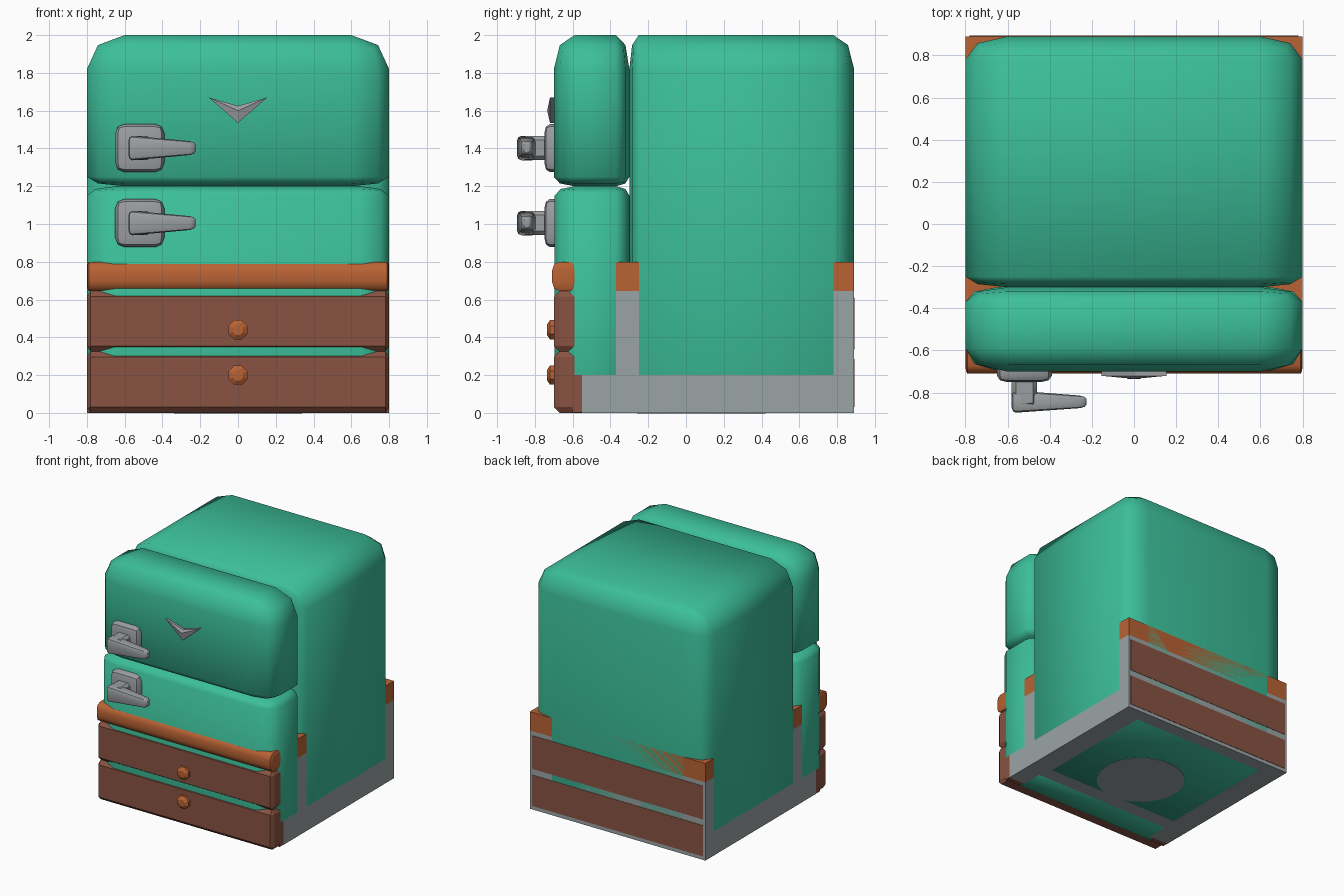
import bpy, bmesh, math
from mathutils import Matrix

if "Cube" in bpy.data.objects:
    bpy.data.objects.remove(bpy.data.objects["Cube"], do_unlink=True)


def material(name, rgb):
    m = bpy.data.materials.new(name)
    m.use_nodes = True
    col = (*rgb, 1)
    m.diffuse_color = col
    m.node_tree.nodes["Principled BSDF"].inputs["Base Color"].default_value = col
    return m


GREEN = material("green enamel", (0.045, 0.52, 0.32))
BROWN = material("dark wood", (0.25, 0.086, 0.054))
ORANGE = material("light wood", (0.49, 0.125, 0.034))
GREY = material("grey frame", (0.33, 0.37, 0.38))
METAL = material("handle metal", (0.33, 0.345, 0.355))


def finish(name, bm, mat, smooth=None):
    bmesh.ops.recalc_face_normals(bm, faces=bm.faces)
    me = bpy.data.meshes.new(name)
    bm.to_mesh(me)
    bm.free()
    me.materials.append(mat)
    ob = bpy.data.objects.new(name, me)
    bpy.context.collection.objects.link(ob)
    if smooth:
        bpy.ops.object.select_all(action='DESELECT')
        bpy.context.view_layer.objects.active = ob
        ob.select_set(True)
        bpy.ops.object.shade_smooth_by_angle(angle=math.radians(smooth))
    return ob


def rounded(name, mat, lo, hi, r_lo, r_hi, segments=2, smooth=None, warp=None):
    """Bevelled box with its own edge radius on each of the six sides."""
    bm = bmesh.new()
    bmesh.ops.create_cube(bm, size=2)
    bmesh.ops.bevel(bm, geom=bm.edges[:], offset=0.5, segments=segments,
                    profile=0.5, affect='EDGES')
    for v in bm.verts:
        for i in range(3):
            t = (1 - abs(v.co[i])) / 0.5
            v.co[i] = lo[i] + t * r_lo[i] if v.co[i] < 0 else hi[i] - t * r_hi[i]
        if warp:
            warp(v.co)
    return finish(name, bm, mat, smooth)


def box(name, mat, lo, hi):
    bm = bmesh.new()
    bmesh.ops.create_cube(bm, size=1)
    for v in bm.verts:
        for i in range(3):
            v.co[i] = lo[i] if v.co[i] < 0 else hi[i]
    return finish(name, bm, mat)


# Cabinet body and the two doors
rounded("cabinet_body", GREEN, (-.8, -.3, 0), (.8, .89, 2),
        (.2, .05, .2), (.2, .11, .18), smooth=60)
rounded("upper_door", GREEN, (-.8, -.7, 1.2), (.8, -.3, 2),
        (.2, .11, .05), (.2, .07, .18), smooth=60)
rounded("lower_door", GREEN, (-.8, -.695, 0), (.8, -.3, 1.2),
        (.15, .105, .2), (.15, .07, .05), smooth=60)

# Grey base frame, open underneath
for side, s in (("left", 1), ("right", -1)):
    a, b = sorted((s * .62, s * .8))
    box(side + "_base_rail", GREY, (a, -.55, 0), (b, .89, .2))
for part, y0, y1 in (("middle", -.37, -.25), ("back", .78, .89)):
    box(part + "_wall", GREY, (-.8, y0, 0), (.8, y1, .645))
    box(part + "_wall_cap", ORANGE, (-.8, y0, .645), (.8, y1, .8))

# Front drawers with round knobs
for part, z0, z1, knob_z in (("lower", 0, .325, .2), ("upper", .325, .645, .44)):
    rounded(part + "_drawer", BROWN, (-.8, -.7, z0), (.8, -.59, z1),
            (.02, .03, .03), (.02, .001, .03), segments=1)
    bm = bmesh.new()
    for r0, r1, depth, y in ((.055, .055, .03, -.705), (.055, .03, .016, -.728)):
        bmesh.ops.create_cone(bm, cap_ends=True, segments=8, radius1=r0, radius2=r1, depth=depth,
                              matrix=Matrix.Translation((0, y, knob_z))
                              @ Matrix.Rotation(math.pi / 2, 4, 'X')
                              @ Matrix.Rotation(math.pi / 8, 4, 'Z'))
    finish(part + "_drawer_knob", bm, ORANGE)
box("drawer_plinth", BROWN, (-.8, -.6, .002), (.8, -.55, .2))

# Rounded rail above the drawers
rounded("front_rail", ORANGE, (-.8, -.71, .645), (.8, -.59, .8),
        (.01, .04, .05), (.01, .001, .05), smooth=50)

# Wood panels on the back
for part, z0, z1 in (("lower", .03, .285), ("upper", .335, .61)):
    box(part + "_back_panel", BROWN, (-.78, .886, z0), (.78, .893, z1))

# Round plate underneath
bm = bmesh.new()
bmesh.ops.create_cone(bm, cap_ends=True, segments=32, radius1=.34, radius2=.34, depth=.008,
                      matrix=Matrix.Translation((0, .08, .001)))
finish("bottom_plate", bm, GREY)


# Door handles
def handle(part, z):
    def taper(co):
        k = 1 - .5 * max(0, min(1, (co.x + .46) / .235))
        co.z = z + (co.z - z) * k
        co.y = -.845 + (co.y + .845) * k

    rounded(part + "_handle_plate", METAL, (-.65, -.75, z - .128), (-.39, -.68, z + .128),
            (.05, .03, .05), (.05, .01, .05), smooth=40)
    rounded(part + "_handle_stem", METAL, (-.58, -.87, z - .063), (-.46, -.74, z + .063),
            (.02, .02, .02), (.02, .01, .02), segments=1, smooth=40)
    rounded(part + "_handle_lever", METAL, (-.58, -.895, z - .065), (-.225, -.79, z + .065),
            (.02, .025, .025), (.03, .025, .025), smooth=40, warp=taper)


handle("upper", 1.402)
handle("lower", 1.005)

# Ridged chevron on the upper door
bm = bmesh.new()
outline = ((-.155, 1.67), (0, 1.625), (.155, 1.67), (0, 1.535))
back = [bm.verts.new((x, -.69, z)) for x, z in outline]
front = [bm.verts.new((x, -.72, z)) for x, z in outline]
ridge = bm.verts.new((0, -.735, 1.6))
for i in range(4):
    j = (i + 1) % 4
    bm.faces.new((back[i], back[j], front[j], front[i]))
    bm.faces.new((front[i], front[j], ridge))
for i, j, k in ((0, 1, 3), (1, 2, 3)):
    bm.faces.new((back[i], back[j], back[k]))
finish("front_chevron", bm, METAL)
